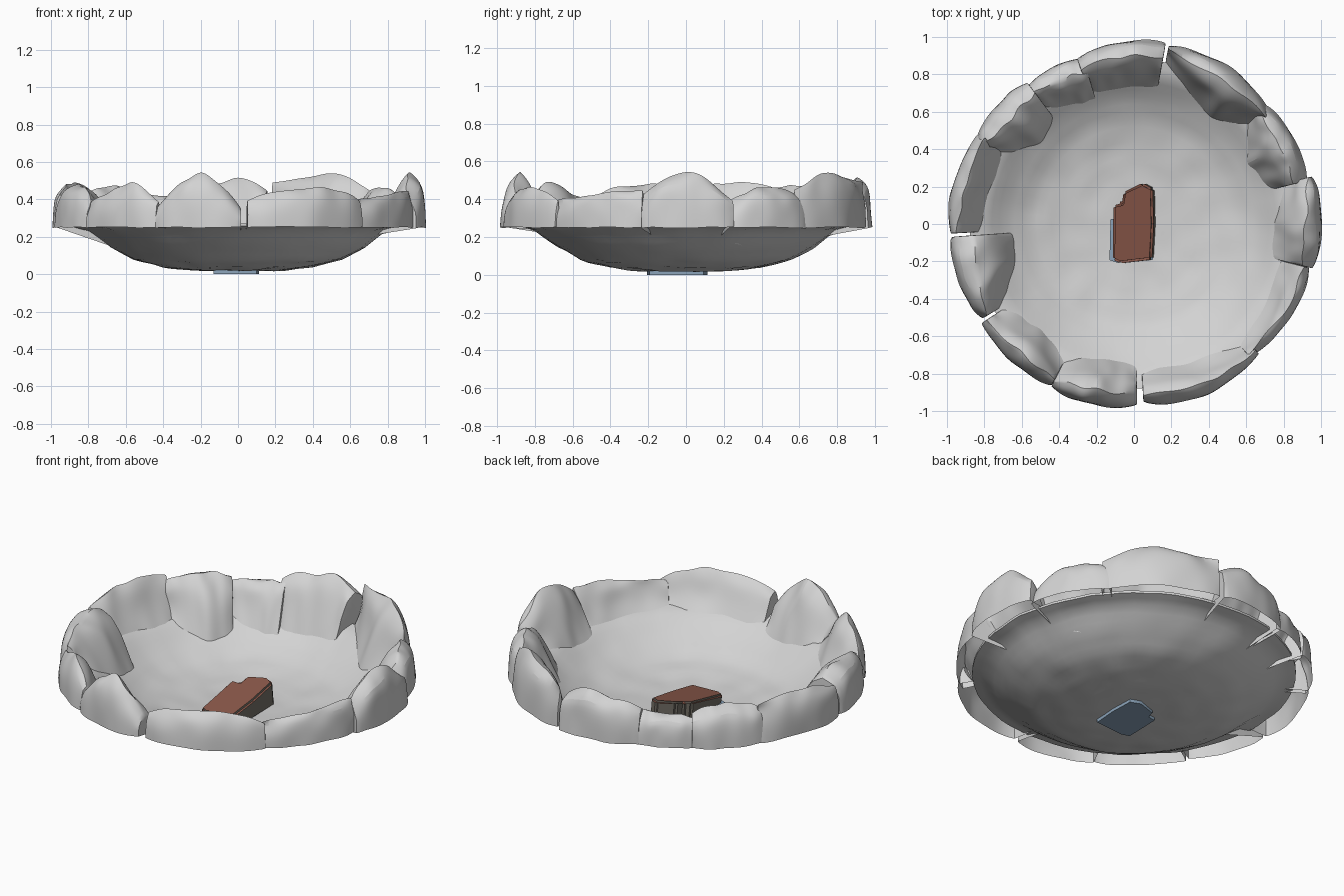
import bpy, bmesh, math, random
from mathutils import Vector, noise

random.seed(4)
if "Cube" in bpy.data.objects:
    bpy.data.objects.remove(bpy.data.objects["Cube"])


def material(name, rgb):
    m = bpy.data.materials.new(name)
    m.use_nodes = True
    m.diffuse_color = (*rgb, 1)
    bsdf = m.node_tree.nodes["Principled BSDF"]
    bsdf.inputs["Base Color"].default_value = (*rgb, 1)
    bsdf.inputs["Roughness"].default_value = 0.9
    return m


GREY = material("stone grey", (0.65, 0.65, 0.65))
RED = material("brick red", (0.26, 0.1, 0.07))
DARK = material("dark stone", (0.17, 0.155, 0.13))
BLUE = material("slate blue", (0.26, 0.37, 0.49))


def finish(name, bm, mats, angle=35, subdivide=0):
    bmesh.ops.recalc_face_normals(bm, faces=bm.faces)
    mesh = bpy.data.meshes.new(name)
    bm.to_mesh(mesh)
    bm.free()
    for m in mats:
        mesh.materials.append(m)
    ob = bpy.data.objects.new(name, mesh)
    bpy.context.collection.objects.link(ob)
    if subdivide:
        mod = ob.modifiers.new("rounding", 'SUBSURF')
        mod.levels = mod.render_levels = subdivide
    bpy.ops.object.select_all(action='DESELECT')
    ob.select_set(True)
    bpy.context.view_layer.objects.active = ob
    bpy.ops.object.shade_smooth_by_angle(angle=math.radians(angle))


def lerp(values, t):
    """Sample a short list of values at t in 0..1."""
    x = t * (len(values) - 1)
    i = min(int(x), len(values) - 2)
    return values[i] + (values[i + 1] - values[i]) * (x - i)


def top_verts(bm, face):
    """Extrude a face and return the new vertices."""
    geom = bmesh.ops.extrude_face_region(bm, geom=[face])["geom"]
    return [g for g in geom if isinstance(g, bmesh.types.BMVert)]


# Underside profile of the bowl: radius, height
PROFILE = [(0, .015), (.25, .02), (.4, .038), (.55, .075), (.68, .145), (.8, .235), (.9, .262)]


def bowl_z(r):
    for (r0, z0), (r1, z1) in zip(PROFILE, PROFILE[1:]):
        if r <= r1:
            return z0 + (z1 - z0) * (r - r0) / (r1 - r0)
    return PROFILE[-1][1]


# Shallow bowl, revolved with a thin wall and a lumpy surface
bm = bmesh.new()
WALL = .014
radii = [i * .04 for i in range(1, 23)]
section = [(0, bowl_z(0))] + [(r, bowl_z(r)) for r in radii]
section += [(r, bowl_z(r) + WALL) for r in reversed(radii)] + [(0, bowl_z(0) + WALL)]
verts = [bm.verts.new((r, 0, z)) for r, z in section]
edges = [bm.edges.new(pair) for pair in zip(verts, verts[1:])]
bmesh.ops.spin(bm, geom=verts + edges, cent=(0, 0, 0), axis=(0, 0, 1),
               angle=math.tau, steps=72, use_duplicate=False)
bmesh.ops.remove_doubles(bm, verts=bm.verts, dist=.0005)
for v in bm.verts:
    flat = Vector((v.co.x, v.co.y, 0))
    v.co.z += .009 * noise.noise(flat * 7) * min(1, flat.length * 3)
finish("bowl", bm, [GREY])


# Rim stone: hollow shell, open below, swept along an arc and tapered at the ends
def rim_stone(name, start, end, r_in, r_out, heights, steps=8):
    bm = bmesh.new()
    crease = bm.edges.layers.float.new("crease_edge")
    rings = []
    for i in range(steps + 1):
        t = i / steps
        a = math.radians(start + (end - start) * t)
        pinch = .018 if i in (0, steps) else 0
        bulge = .015 * math.sin(math.pi * t)
        ri = lerp(r_in, t) + pinch - bulge
        ro = lerp(r_out, t) + .008 - pinch * .5 + bulge * .6
        h = lerp(heights, t) - pinch * .4 + .008
        w, d = ro - ri, h - .25
        points = [(ro, .25), (ro - .005, .25 + d * .5), (ro - .025, h - d * .15),
                  (ro - w * .38, h), (ro - w * .65, h - d * .2),
                  (ri + w * .14, .25 + d * .36), (ri - .035, bowl_z(ri - .035) + .008)]
        ring = []
        for k, (r, z) in enumerate(points):
            amount = .018 if 1 < k < 6 else .007
            r += random.uniform(-amount, amount)
            z += random.uniform(-amount, amount) * .7
            ring.append(bm.verts.new((r * math.cos(a), r * math.sin(a), z)))
        rings.append(ring)
    for p, q in zip(rings, rings[1:]):
        for k in range(len(p) - 1):
            bm.faces.new((p[k], p[k + 1], q[k + 1], q[k]))
        bm.edges.get((p[3], q[3]))[crease] = .6
    for ring in (rings[0], rings[-1]):
        cap = bm.faces.new(ring)
        for e in cap.edges:
            e[crease] = .65
    finish(name, bm, [GREY], 50, 2)


# name, start and end angle, inner radii, outer radii, ridge heights
STONES = [
    ("left_stone", -14, 15, (.78, .79, .87), (.99, .99), (.42, .51, .54, .5, .39)),
    ("left_back_stone", 14, 42, (.77, .73, .83), (.95, .95), (.37, .45, .46, .41)),
    ("back_left_stone", 39, 79, (.85, .74, .79, .9), (.94, .97, .97), (.44, .53, .52, .49)),
    ("back_stone", 80, 109, (.77, .77), (.98, .94), (.45, .51, .48, .45)),
    ("back_right_stone", 107, 129, (.72, .81), (.93, .93), (.42, .42, .41)),
    ("right_back_stone", 127, 152, (.74, .7, .82), (.95, .96), (.43, .47, .46, .44)),
    ("right_stone", 150, 183, (.83, .84), (.96, .99), (.46, .48, .47, .43)),
    ("right_front_stone", 184, 212, (.67, .71, .85), (.98, .96), (.45, .48, .47, .41)),
    ("front_right_stone", 213, 243, (.85, .8, .83), (.97, .97), (.38, .44, .5, .38)),
    ("front_stone", 243, 271, (.84, .78, .79), (.98, .97), (.37, .48, .54, .47, .36)),
    ("front_left_stone", 273, 314, (.81, .84, .9), (.96, .98, .96), (.4, .44, .46, .4)),
    ("left_front_stone", 311, 346, (.88, .87, .83), (.95, .97), (.38, .41, .43, .44)),
]
for spec in STONES:
    rim_stone(*spec)

# Centre block: chipped outline extruded upward, red top sloping down to the front
OUTLINE = [(-.11, -.19), (-.07, -.21), (.1, -.19), (.11, .0), (.105, .19),
           (.05, .22), (-.05, .17), (-.06, .11), (-.105, .1)]
bm = bmesh.new()
base = bm.faces.new([bm.verts.new((x + .006, y, .025)) for x, y in OUTLINE])
for v in top_verts(bm, base):
    v.co += Vector((-.012, 0, .105 + .18 * v.co.y + random.uniform(-.01, .01)))
bmesh.ops.bevel(bm, geom=bm.edges[:], offset=.012, segments=2, affect='EDGES')
bmesh.ops.recalc_face_normals(bm, faces=bm.faces)
for f in bm.faces:
    f.material_index = 0 if f.normal.z > .45 else 1
finish("centre_block", bm, [RED, DARK], 40)

# Slate foot below the block, showing through the bottom of the bowl
bm = bmesh.new()
foot = bm.faces.new([bm.verts.new((x * 1.1 - .01, y * .75 - .05, 0)) for x, y in OUTLINE])
for v in top_verts(bm, foot):
    v.co.z = .045
finish("block_foot", bm, [BLUE], 40)
